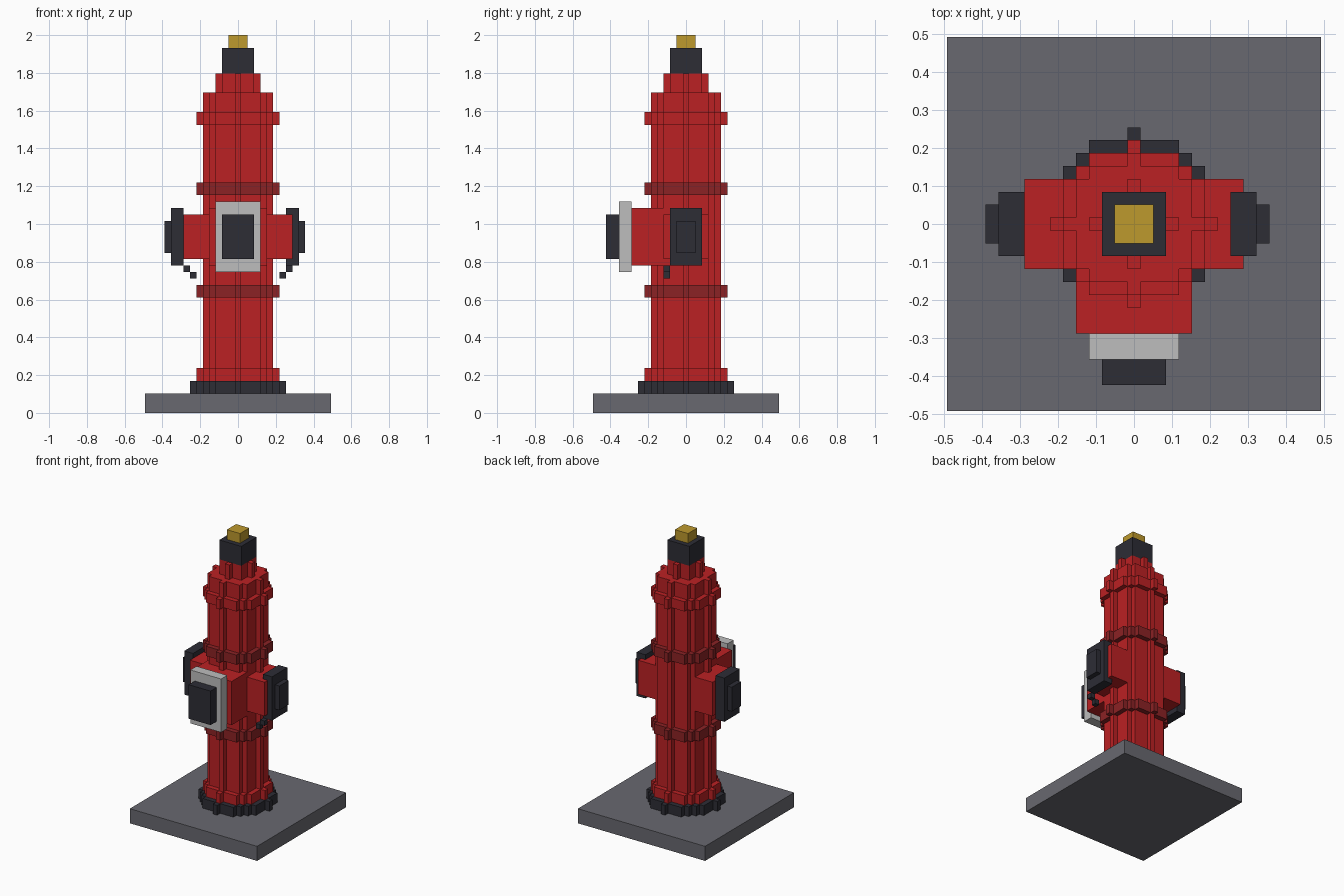
import bpy
import bmesh

V = 2 / 59  # edge length of one block

cube = bpy.data.objects.get("Cube")
if cube:
    bpy.data.objects.remove(cube, do_unlink=True)


def material(name, rgb):
    mat = bpy.data.materials.new(name)
    mat.use_nodes = True
    color = (*rgb, 1)
    mat.diffuse_color = color
    mat.node_tree.nodes["Principled BSDF"].inputs["Base Color"].default_value = color
    return mat


RED = material("red paint", (0.50, 0.015, 0.017))
DARK_RED = material("dark red paint", (0.26, 0.016, 0.018))
BLACK = material("black iron", (0.026, 0.026, 0.036))
GREY = material("grey concrete", (0.14, 0.14, 0.16))
SILVER = material("pale metal", (0.51, 0.51, 0.51))
GOLD = material("brass", (0.51, 0.32, 0.027))


def prism(name, outline, z0, z1, mat):
    """Extrude a flat outline, given in blocks, from z0 to z1."""
    bm = bmesh.new()
    base = bm.faces.new([bm.verts.new((x * V, y * V, z0 * V)) for x, y in outline])
    top = bmesh.ops.extrude_face_region(bm, geom=[base])["geom"]
    verts = [g for g in top if isinstance(g, bmesh.types.BMVert)]
    bmesh.ops.translate(bm, verts=verts, vec=(0, 0, (z1 - z0) * V))
    bmesh.ops.recalc_face_normals(bm, faces=bm.faces)
    mesh = bpy.data.meshes.new(name)
    bm.to_mesh(mesh)
    bm.free()
    mesh.materials.append(mat)
    obj = bpy.data.objects.new(name, mesh)
    bpy.context.collection.objects.link(obj)
    return obj


def box(name, x0, x1, y0, y1, z0, z1, mat):
    return prism(name, [(x0, y0), (x1, y0), (x1, y1), (x0, y1)], z0, z1, mat)


def stepped_disc(name, r, z0, z1, mat):
    """Blocky disc: all blocks whose centre lies within r."""
    right = []
    for row in range(-r, r + 1):
        half = int((r * r - row * row) ** 0.5) + 0.5
        if right and right[-1][0] == half:
            right[-1] = (half, row + 0.5)
        else:
            right += [(half, row - 0.5), (half, row + 0.5)]
    left = [(-x, y) for x, y in reversed(right)]
    return prism(name, right + left, z0, z1, mat)


# Plinth and barrel
box("plinth", -14.5, 14.5, -14.5, 14.5, 0, 3, GREY)
stepped_disc("foot_flange", 7, 3, 5, BLACK)
stepped_disc("barrel", 5, 5, 50, RED)
stepped_disc("shoulder", 3, 50, 53, RED)

# Raised rings around the barrel
for name, z, mat in (("foot_ring", 5, RED), ("lower_band", 18, DARK_RED),
                     ("upper_band", 34, DARK_RED), ("bonnet_ring", 45, RED)):
    stepped_disc(name, 6, z, z + 2, mat)

# Operating nut on top
box("bonnet_cap", -2.5, 2.5, -2.5, 2.5, 53, 57, BLACK)
box("top_nut", -1.5, 1.5, -1.5, 1.5, 57, 59, GOLD)

# Large front outlet
box("front_outlet", -4.5, 4.5, -8.5, -3.5, 23, 32, RED)
box("front_collar", -3.5, 3.5, -10.5, -8.5, 22, 33, SILVER)
box("front_cap", -2.5, 2.5, -12.5, -10.5, 24, 31, BLACK)

# Side outlets; the left cap sits one block closer to the barrel
for side, s, start in (("left", 1, 7.5), ("right", -1, 8.5)):
    def side_box(part, near, far, y0, y1, z0, z1, mat):
        x0, x1 = sorted((s * near, s * far))
        box(side + "_" + part, x0, x1, y0, y1, z0, z1, mat)

    side_box("outlet", 4.5, 8.5, -3.5, 3.5, 24, 31, RED)
    side_box("cap", start, start + 2, -2.5, 2.5, 23, 32, BLACK)
    side_box("cap_nut", start + 2, start + 3, -1.5, 1.5, 25, 30, BLACK)
    side_box("chain_upper", 7.5, 8.5, -3.5, -2.5, 22, 23, BLACK)
    side_box("chain_lower", 6.5, 7.5, -3.5, -2.5, 21, 22, BLACK)
